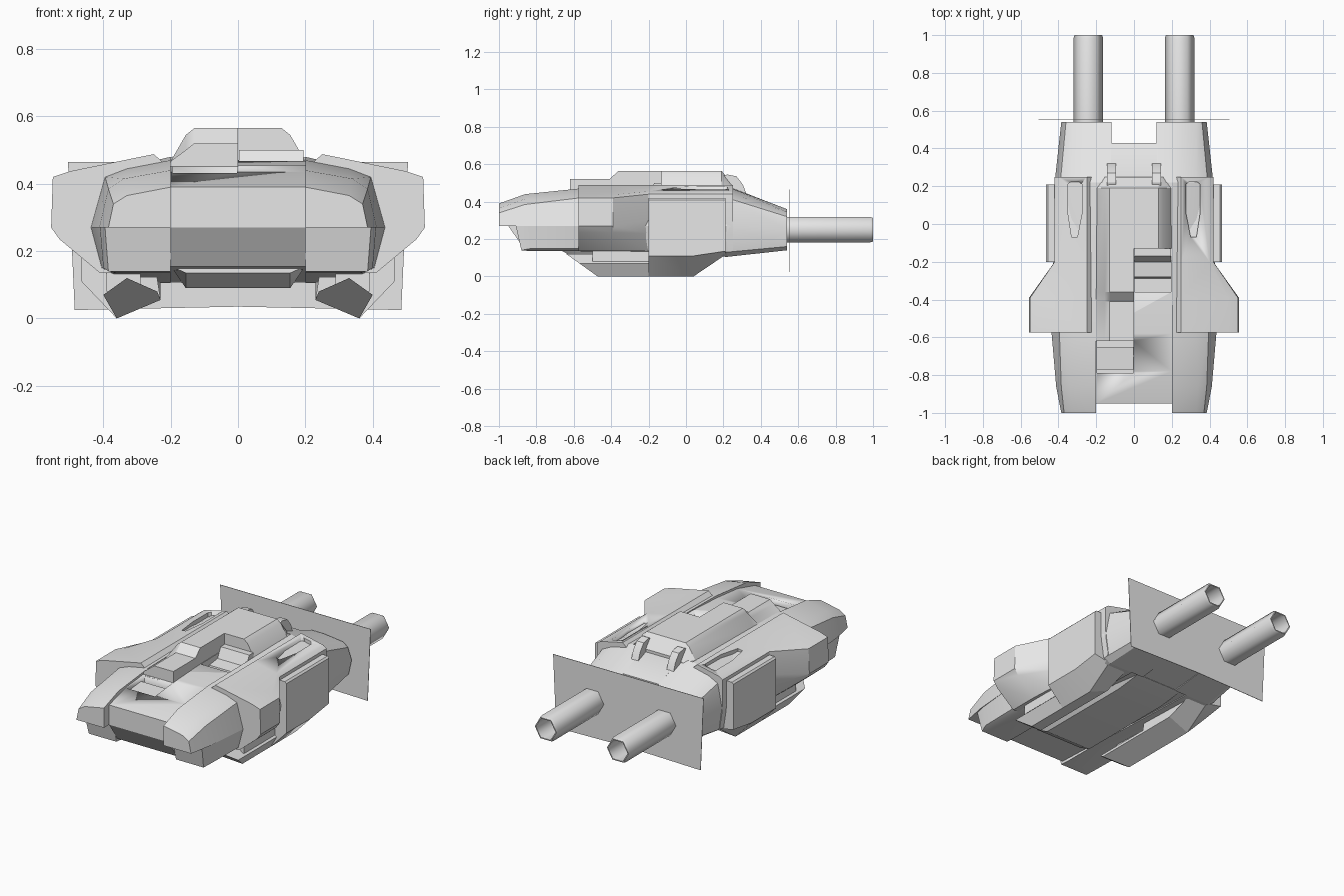
import bpy, bmesh, math

grey = bpy.data.materials.new("light_grey")
grey.diffuse_color = (0.8, 0.8, 0.8, 1)


def finish(name, bm, angle=25):
    bmesh.ops.recalc_face_normals(bm, faces=bm.faces)
    me = bpy.data.meshes.new(name)
    bm.to_mesh(me)
    bm.free()
    ob = bpy.data.objects.new(name, me)
    bpy.context.collection.objects.link(ob)
    me.materials.append(grey)
    bpy.ops.object.select_all(action='DESELECT')
    ob.select_set(True)
    bpy.context.view_layer.objects.active = ob
    bpy.ops.object.shade_smooth_by_angle(angle=math.radians(angle))
    return ob


def loft(name, sections, side=1):
    """Skin (y, outline, tilt) sections; tilt slides low points backwards."""
    bm = bmesh.new()
    rings = [[bm.verts.new((side * x, y + tilt * (0.27 - z), z)) for x, z in pts]
             for y, pts, tilt in sections]
    n = len(rings[0])
    for a, b in zip(rings, rings[1:]):
        for i in range(n):
            j = (i + 1) % n
            bm.faces.new((a[i], a[j], b[j], b[i]))
    bm.faces.new(rings[0])
    bm.faces.new(rings[-1])
    return finish(name, bm)


def slab(name, x0, x1, outline):
    """Extrude a (y, z) outline from x0 to x1."""
    bm = bmesh.new()
    a = [bm.verts.new((x0, y, z)) for y, z in outline]
    b = [bm.verts.new((x1, y, z)) for y, z in outline]
    for i in range(len(a)):
        j = (i + 1) % len(a)
        bm.faces.new((a[i], a[j], b[j], b[i]))
    bm.faces.new(a)
    bm.faces.new(b)
    return finish(name, bm)


def box(name, x0, x1, y0, y1, z0, z1):
    return slab(name, x0, x1, [(y0, z0), (y1, z0), (y1, z1), (y0, z1)])


def cut(ob, cutter):
    mod = ob.modifiers.new("cut", 'BOOLEAN')
    mod.operation = 'DIFFERENCE'
    mod.solver = 'EXACT'
    mod.object = cutter
    bpy.ops.object.select_all(action='DESELECT')
    bpy.context.view_layer.objects.active = ob
    ob.select_set(True)
    bpy.ops.object.modifier_apply(modifier=mod.name)
    bpy.data.objects.remove(cutter)


# centre hull with a front hatch on one side and a cockpit well on the other
centre = slab("centre_hull", -0.2, 0.2, [
    (-0.95, 0.27), (-0.95, 0.39), (-0.78, 0.435), (-0.58, 0.455), (-0.36, 0.467),
    (0.22, 0.475), (0.22, 0.11), (-0.87, 0.155)])
cut(centre, box("hatch_cutter", -0.195, -0.003, -0.79, -0.62, 0.39, 0.6))
cut(centre, box("cockpit_cutter", 0.003, 0.195, -0.36, -0.13, 0.39, 0.6))
slab("hatch_sill", -0.195, -0.003, [(-0.77, 0.38), (-0.65, 0.38), (-0.65, 0.42), (-0.77, 0.41)])
slab("cockpit_seat", 0.003, 0.195, [(-0.29, 0.38), (-0.13, 0.38), (-0.13, 0.5),
                                    (-0.17, 0.5), (-0.2, 0.44), (-0.28, 0.43)])
slab("rear_centre_hull", -0.121, 0.121, [(0.2, 0.47), (0.25, 0.473), (0.43, 0.402), (0.43, 0.13),
                                         (0.2, 0.11)])

# belly keel
loft("belly_keel", [
    (-0.66, [(-0.2, 0.155), (0.2, 0.155), (0.155, 0.135), (-0.155, 0.135)], 0),
    (-0.58, [(-0.2, 0.155), (0.2, 0.155), (0.155, 0.09), (-0.155, 0.09)], 0),
    (0.05, [(-0.2, 0.155), (0.2, 0.155), (0.155, 0.09), (-0.155, 0.09)], 0),
    (0.22, [(-0.2, 0.155), (0.2, 0.155), (0.155, 0.11), (-0.155, 0.11)], 0)])


# canopy: full length on one side, open over the cockpit on the other
def canopy_outline(top, w=0.2):
    return [(0, 0.44), (w, 0.44), (w, 0.467), (w - 0.045, top - 0.02), (w - 0.07, top), (0, top)]


rear = [(0.19, canopy_outline(0.565), 0), (0.25, canopy_outline(0.49), 0)]
loft("long_canopy", [(-0.62, canopy_outline(0.52), 0), (-0.41, canopy_outline(0.52), 0),
                     (-0.36, canopy_outline(0.565), 0)] + rear, -1)
loft("short_canopy", [(-0.13, canopy_outline(0.565), 0)] + rear, 1)

POD = [(0.22, 0.14), (0.225, 0.465), (0.25, 0.488)]
for side, tag in ((1, "right"), (-1, "left")):
    # upper side hull, from nose to tail
    loft(tag + "_upper_hull", [
        (-1.0, [(0.2, 0.27), (0.2, 0.39), (0.33, 0.365), (0.37, 0.34), (0.385, 0.27)], 0),
        (-0.86, [(0.2, 0.27), (0.2, 0.44), (0.34, 0.415), (0.385, 0.385), (0.412, 0.27)], 0),
        (-0.57, [(0.2, 0.27), (0.2, 0.47), (0.33, 0.445), (0.395, 0.42), (0.437, 0.27)], 0),
        (0.22, [(0.2, 0.27), (0.2, 0.48), (0.33, 0.45), (0.39, 0.42), (0.42, 0.27)], 0)], side)
    # lower side hull, set back under the nose
    loft(tag + "_lower_hull", [
        (-0.91, [(0.2, 0.27), (0.36, 0.27), (0.395, 0.27), (0.385, 0.14), (0.345, 0.14), (0.2, 0.14)], 0.23),
        (-0.84, [(0.2, 0.27), (0.36, 0.27), (0.41, 0.27), (0.4, 0.15), (0.36, 0.135), (0.2, 0.135)], 0.1),
        (-0.57, [(0.2, 0.27), (0.36, 0.27), (0.437, 0.27), (0.405, 0.15), (0.37, 0.135), (0.2, 0.135)], 0),
        (0.22, [(0.2, 0.27), (0.36, 0.27), (0.42, 0.27), (0.4, 0.13), (0.36, 0.105), (0.2, 0.105)], 0)], side)
    # tail hull beside the rear notch
    loft(tag + "_tail_hull", [
        (0.22, [(0.12, 0.105), (0.12, 0.483), (0.2, 0.48), (0.33, 0.45), (0.39, 0.42),
                (0.42, 0.27), (0.4, 0.13), (0.36, 0.105)], 0),
        (0.54, [(0.12, 0.14), (0.12, 0.36), (0.2, 0.36), (0.33, 0.345), (0.36, 0.32),
                (0.385, 0.25), (0.365, 0.16), (0.34, 0.14)], 0)], side)
    # flared side pod
    wide = POD + [(0.5, 0.437), (0.55, 0.42), (0.555, 0.27), (0.53, 0.235), (0.41, 0.135)]
    slim = POD + [(0.4, 0.455), (0.42, 0.44), (0.42, 0.3), (0.415, 0.23), (0.4, 0.135)]
    pod = loft(tag + "_side_pod", [(-0.575, wide, 0), (-0.39, wide, 0), (-0.2, slim, 0),
                                   (0.25, slim, 0)], side)
    # teardrop intake with a sloping floor sunk into the pod top
    teardrop = [(0.275, 0.21), (0.29, 0.222), (0.335, 0.222), (0.35, 0.21), (0.35, 0.06),
                (0.33, -0.07), (0.3, -0.07), (0.275, 0.06)]
    bm = bmesh.new()
    low = [bm.verts.new((side * x, y, 0.46 - 0.12 * (y + 0.07))) for x, y in teardrop]
    high = [bm.verts.new((side * x, y, 0.6)) for x, y in teardrop]
    for i in range(8):
        j = (i + 1) % 8
        bm.faces.new((low[i], low[j], high[j], high[i]))
    bm.faces.new(low)
    bm.faces.new(high)
    cut(pod, finish("intake_cutter", bm))
    # side box that slants down into the skid
    deep = [(0.24, 0.12), (0.3, 0.42), (0.455, 0.42), (0.465, 0.41), (0.465, 0.11), (0.36, 0.0), (0.23, 0.055)]
    shallow = deep[:4] + [(0.465, 0.135), (0.36, 0.115), (0.23, 0.115)]
    loft(tag + "_side_box", [(-0.2, deep, 0), (0.04, deep, 0), (0.21, shallow, 0)], side)
    # landing skid with a raked front
    skid = [(0.24, 0.08), (0.33, 0.12), (0.4, 0.07), (0.36, 0.0), (0.23, 0.055)]
    loft(tag + "_skid", [(-0.85, skid, 1.4), (-0.19, skid, 0)], side)
    # bracket between skid and hull
    box(tag + "_skid_bracket", side * 0.29, side * 0.39, -0.5, -0.15, 0.08, 0.15)
    # roof fin
    slab(tag + "_roof_fin", side * 0.095, side * 0.142, [
        (0.19, 0.45), (0.19, 0.535), (0.22, 0.545), (0.27, 0.535), (0.305, 0.49), (0.33, 0.42)])
    # hollow six-sided exhaust tube
    bm = bmesh.new()
    rings = [[bm.verts.new((side * 0.242 + r * math.cos(k * math.pi / 3), y,
                            0.25 + r * math.sin(k * math.pi / 3))) for k in range(6)]
             for r, y in ((0.078, 0.5), (0.078, 0.985), (0.073, 1.0), (0.066, 1.0), (0.06, 0.6))]
    for a, b in zip(rings, rings[1:]):
        for k in range(6):
            j = (k + 1) % 6
            bm.faces.new((a[k], a[j], b[j], b[k]))
    bm.faces.new(rings[0])
    bm.faces.new(rings[-1])
    finish(tag + "_exhaust_tube", bm, 65)

# thin upright tail plate
plate = [(-0.485, 0.025), (0.0, 0.035), (0.485, 0.025), (0.505, 0.465), (-0.505, 0.465)]
loft("tail_plate", [(0.55, plate, 0), (0.553, plate, 0)])
